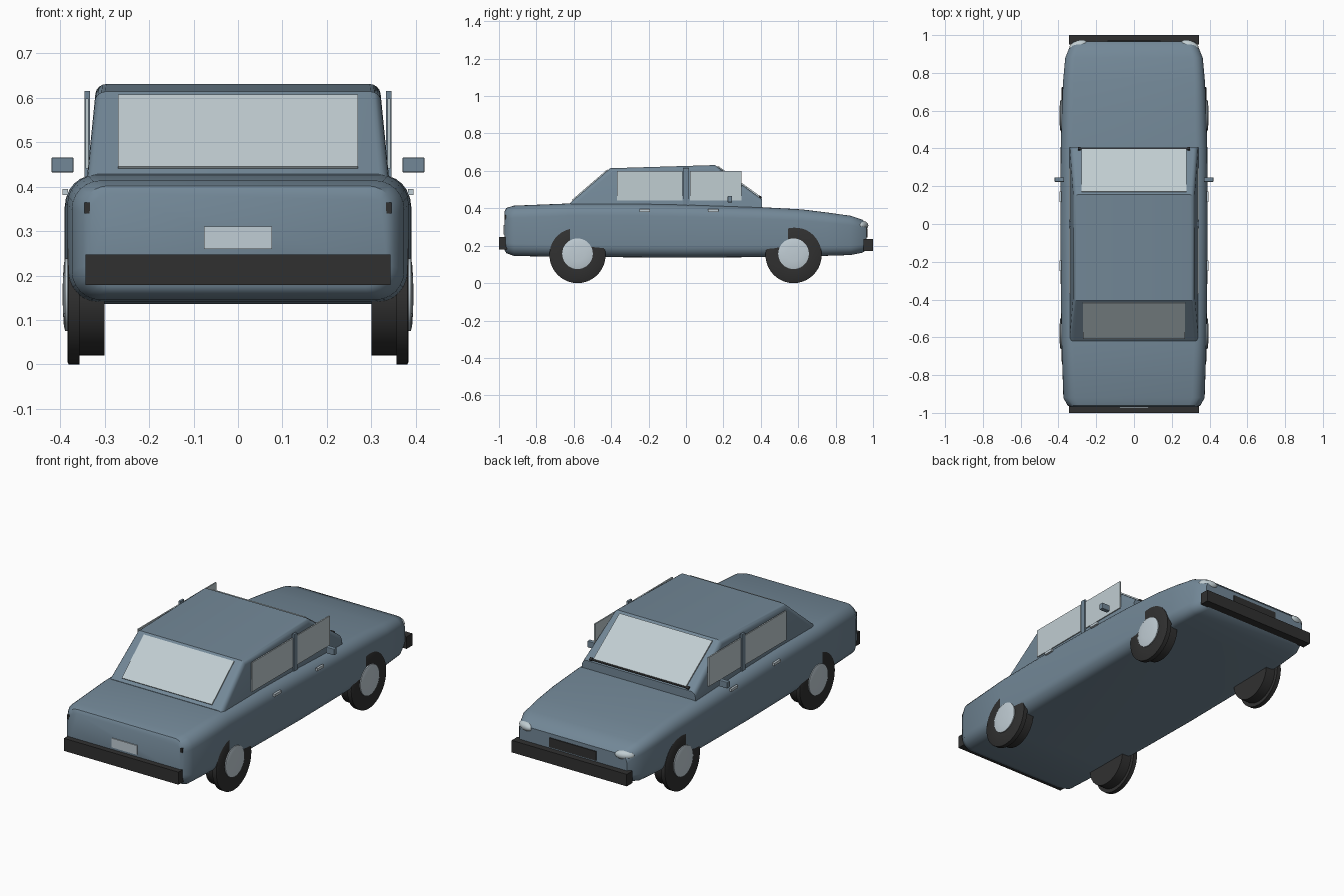
import bpy, bmesh, math
from mathutils import Matrix, Vector

cube = bpy.data.objects.get("Cube")
if cube:
    bpy.data.objects.remove(cube, do_unlink=True)


def material(name, rgb):
    m = bpy.data.materials.new(name)
    m.use_nodes = True
    m.diffuse_color = (*rgb, 1)
    m.node_tree.nodes["Principled BSDF"].inputs["Base Color"].default_value = (*rgb, 1)
    return m


PAINT = material("blue grey paint", (0.17, 0.245, 0.31))
RUBBER = material("black rubber", (0.03, 0.03, 0.03))
GLASS = material("pale glass", (0.53, 0.61, 0.64))
CHROME = material("silver", (0.53, 0.61, 0.66))


def finish(bm, name, mat, smooth=35):
    bmesh.ops.recalc_face_normals(bm, faces=bm.faces)
    me = bpy.data.meshes.new(name)
    bm.to_mesh(me)
    bm.free()
    me.materials.append(mat)
    ob = bpy.data.objects.new(name, me)
    bpy.context.collection.objects.link(ob)
    if smooth:
        bpy.ops.object.select_all(action="DESELECT")
        ob.select_set(True)
        bpy.context.view_layer.objects.active = ob
        bpy.ops.object.shade_smooth_by_angle(angle=math.radians(smooth))
    return ob


def box(name, centre, size, mat, tilt=0, bevel=0):
    bm = bmesh.new()
    m = Matrix.Translation(centre) @ Matrix.Rotation(tilt, 4, "X") @ Matrix.Diagonal((*size, 1))
    bmesh.ops.create_cube(bm, size=1, matrix=m)
    if bevel:
        bmesh.ops.bevel(bm, geom=bm.edges[:], offset=bevel, segments=2, affect="EDGES", profile=0.5)
    return finish(bm, name, mat, 0)


def loft(bm, rings, caps=True):
    rows = [[bm.verts.new(p) for p in ring] for ring in rings]
    n = len(rows[0])
    for a, b in zip(rows, rows[1:]):
        for i in range(n):
            bm.faces.new((a[i], a[(i + 1) % n], b[(i + 1) % n], b[i]))
    if caps:
        bm.faces.new(rows[0])
        bm.faces.new(rows[-1])


def rounded_section(y, low, high, half, r):
    """Rounded rectangle across the car at y."""
    ring = []
    corners = ((1, high, 0), (-1, high, 90), (-1, low, 180), (1, low, 270))
    for side, z, start in corners:
        inward = -r if z == high else r
        for k in range(7):
            a = math.radians(start + 15 * k)
            ring.append((side * (half - r) + r * math.cos(a), y, z + inward + r * math.sin(a)))
    return ring


# Lower body: y, bottom, top, half width, corner radius
stations = [
    (-0.97, 0.175, 0.385, 0.335, 0.05), (-0.96, 0.16, 0.402, 0.352, 0.06),
    (-0.92, 0.145, 0.414, 0.374, 0.065), (-0.62, 0.14, 0.426, 0.384, 0.065),
    (-0.30, 0.138, 0.426, 0.388, 0.065), (0.0, 0.136, 0.42, 0.39, 0.065),
    (0.40, 0.139, 0.406, 0.388, 0.062), (0.62, 0.142, 0.394, 0.382, 0.06),
    (0.75, 0.146, 0.378, 0.376, 0.055), (0.88, 0.15, 0.36, 0.364, 0.05),
    (0.945, 0.163, 0.338, 0.338, 0.045), (0.966, 0.18, 0.315, 0.322, 0.04),
]
bm = bmesh.new()
loft(bm, [rounded_section(*s) for s in stations])
finish(bm, "lower_body", PAINT)

# Cabin: side profile, narrowing towards the roof
profile = [(-0.62, 0.40), (-0.62, 0.428), (-0.405, 0.614), (0.155, 0.631), (0.405, 0.45), (0.405, 0.39)]
bm = bmesh.new()
loft(bm, [[(s * (0.34 - 0.10 * (z - 0.42)), y, z) for y, z in profile] for s in (-1, 1)])
roof_edges = [e for e in bm.edges
              if all(v.co.z > 0.42 for v in e.verts) and abs(e.verts[0].co.x - e.verts[1].co.x) < 0.1]
bmesh.ops.bevel(bm, geom=roof_edges, offset=0.022, segments=4, affect="EDGES", profile=0.5)
finish(bm, "cabin", PAINT, 25)


# Sloping front and rear glass
def sloping_glass(name, a, b, half):
    (y0, z0), (y1, z1) = a, b
    length = math.hypot(y1 - y0, z1 - z0)
    tilt = math.atan2(z1 - z0, y1 - y0)
    box(name, ((0, (y0 + y1) / 2, (z0 + z1) / 2)), (2 * half, length, 0.008), GLASS, tilt)


sloping_glass("windscreen", (0.17, 0.623), (0.395, 0.461), 0.278)
sloping_glass("rear_window", (-0.607, 0.442), (-0.418, 0.605), 0.27)

# Trim along the foot of the windscreen
box("windscreen_trim", (0, 0.397, 0.457), (0.58, 0.006, 0.008), RUBBER, -0.63)
for side, label in ((1, "left"), (-1, "right")):
    box("trim_end_" + label, (side * 0.29, 0.397, 0.459), (0.015, 0.015, 0.012), RUBBER, -0.63)

# Bumpers, grille and number plate
box("front_bumper", (0, 0.975, 0.203), (0.69, 0.05, 0.065), RUBBER)
box("rear_bumper", (0, -0.979, 0.213), (0.686, 0.042, 0.068), RUBBER)
box("grille", (0, 0.965, 0.268), (0.28, 0.012, 0.05), RUBBER)
box("rear_plate", (0, -0.971, 0.285), (0.154, 0.008, 0.05), CHROME)


def lathe(name, points, centre, side, mat):
    """Turn (x, radius) points around the axle."""
    bm = bmesh.new()
    n = 40
    rings = [[(side * x, centre[0] + r * math.cos(math.tau * k / n),
               centre[1] + r * math.sin(math.tau * k / n)) for k in range(n)] for x, r in points]
    loft(bm, rings)
    finish(bm, name, mat)


tyre = [(0.30, 0.05), (0.30, 0.13), (0.357, 0.13), (0.357, 0.15), (0.381, 0.15), (0.384, 0.145), (0.384, 0.08)]
hub = [(0.37, 0.082), (0.389, 0.082), (0.392, 0.07), (0.394, 0.04), (0.395, 0.008)]

for side, label in ((1, "left"), (-1, "right")):
    # Wheels
    for y, end in ((0.575, "front"), (-0.58, "rear")):
        lathe(f"{end}_tyre_{label}", tyre, (y, 0.15), side, RUBBER)
        lathe(f"{end}_hubcap_{label}", hub, (y, 0.157), side, CHROME)

    # Side windows and pillar
    box("rear_side_window_" + label, (side * 0.34, -0.195, 0.52), (0.007, 0.35, 0.158), GLASS)
    box("front_side_window_" + label, (side * 0.34, 0.158, 0.52), (0.007, 0.275, 0.158), GLASS)
    box("door_pillar_" + label, (side * 0.339, 0, 0.515), (0.012, 0.03, 0.2), PAINT)

    # Mirrors and door handles
    box("mirror_" + label, (side * 0.395, 0.235, 0.449), (0.05, 0.024, 0.034), PAINT, 0, 0.003)
    for y, end in ((0.145, "front"), (-0.22, "rear")):
        box(f"{end}_door_handle_{label}", (side * 0.389, y, 0.388), (0.012, 0.056, 0.014), CHROME)

    # Tail lamps, nearly flush
    box("tail_lamp_" + label, (side * 0.339, -0.962, 0.352), (0.012, 0.016, 0.024), RUBBER)

    # Headlamps set in the front corners
    bm = bmesh.new()
    m = (Matrix.Translation((side * 0.295, 0.945, 0.308)) @ Matrix.Rotation(-side * 0.35, 4, "Z")
         @ Matrix.Diagonal((0.05, 0.026, 0.024, 1)))
    bmesh.ops.create_uvsphere(bm, u_segments=24, v_segments=12, radius=1, matrix=m)
    finish(bm, "headlamp_" + label, GLASS)
